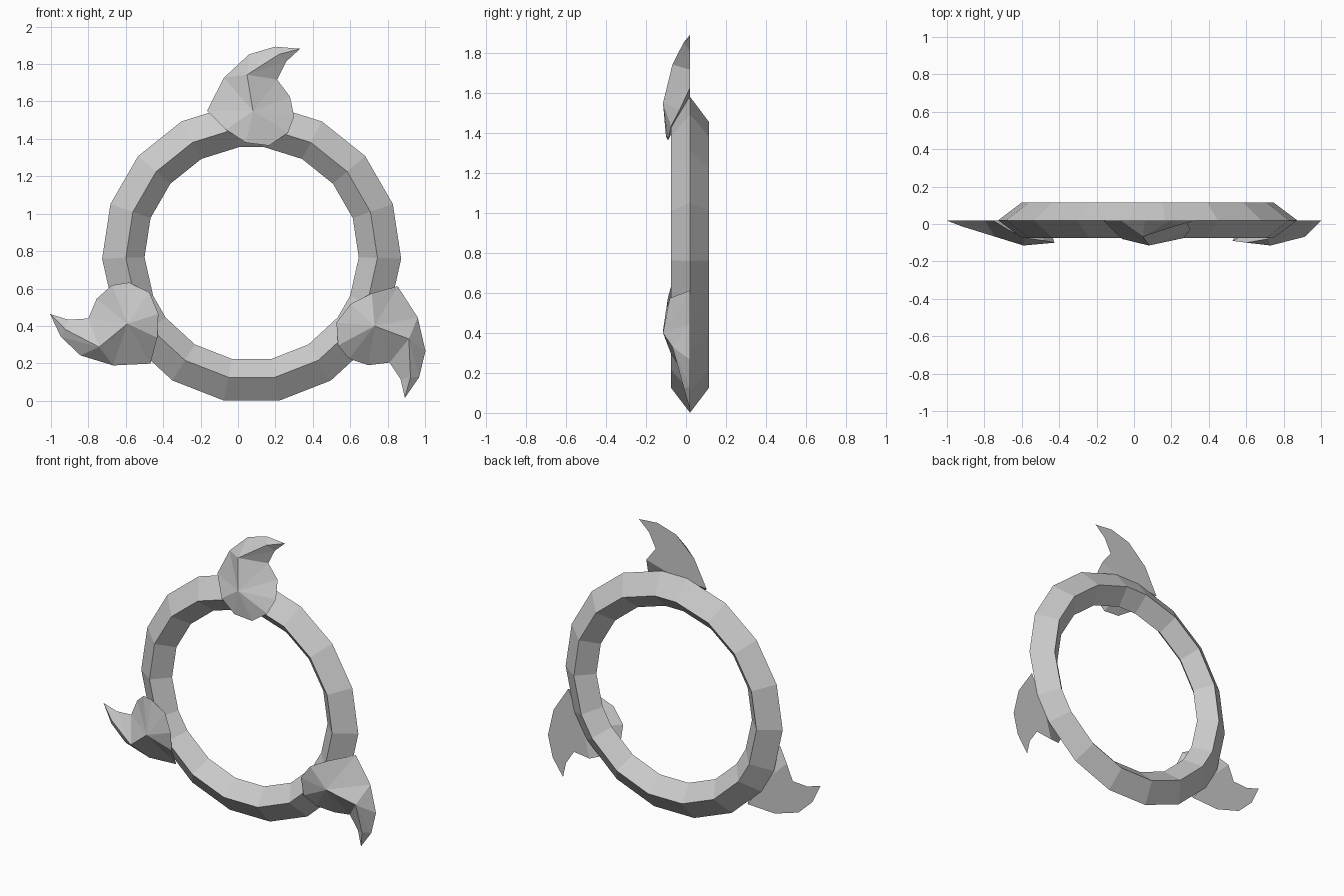
import bpy, bmesh
from math import sin, cos, radians
from mathutils import Matrix, Vector

if "Cube" in bpy.data.objects:
    bpy.data.objects.remove(bpy.data.objects["Cube"])

CX, CZ, Y0 = 0.073, 0.787, 0.02      # ring centre, mid plane


def finish(bm, name):
    bmesh.ops.recalc_face_normals(bm, faces=bm.faces)
    mesh = bpy.data.meshes.new(name)
    bm.to_mesh(mesh)
    bm.free()
    obj = bpy.data.objects.new(name, mesh)
    bpy.context.collection.objects.link(obj)
    return obj


# Ring: diamond section swept round three five-segment arcs with short joints
bm = bmesh.new()
section = [(0.80, Y0), (0.673, -0.075), (0.573, Y0), (0.673, 0.115)]
angles = [120 * k + 6.7 + 21.32 * i for k in range(3) for i in range(6)]
loops = [[bm.verts.new((CX + r * sin(radians(a)), y, CZ + r * cos(radians(a))))
          for r, y in section] for a in angles]
for i, a in enumerate(loops):
    b = loops[(i + 1) % len(loops)]
    for j in range(4):
        k = (j + 1) % 4
        bm.faces.new((a[j], a[k], b[k], b[j]))
finish(bm, "ring")

# Claw outline, as seen from the front: flat outer edge, then raised inner edge
outer = [(-0.166, 1.55), (-0.075, 1.727), (0.059, 1.852), (0.198, 1.893),
         (0.332, 1.882), (0.257, 1.813), (0.209, 1.717), (0.278, 1.626)]
inner = [(0.30, 1.519, -0.03), (0.267, 1.433, -0.075), (0.166, 1.364, -0.09),
         (0.043, 1.38, -0.1), (-0.064, 1.449, -0.08)]


def claw(name, turn):
    bm = bmesh.new()

    def vert(x, z, y=Y0):
        return bm.verts.new((x, y, z))
    o = [vert(*p) for p in outer]
    n = [vert(*p) for p in inner]
    peak = vert(0.08, 1.55, -0.115)
    bend = vert(0.048, 1.743, -0.068)
    ridge = vert(0.219, 1.852, -0.012)
    root = vert(0.08, 1.57)
    # front: dome fan around the peak
    rim = [bend, o[6], o[7]] + n + [o[0], o[1], bend]
    for a, b in zip(rim, rim[1:]):
        bm.faces.new((peak, a, b))
    # front: both flanks of the hooked tip
    for f in ((bend, o[1], o[2]), (bend, o[2], o[3]), (bend, o[3], ridge),
              (ridge, o[3], o[4]), (ridge, o[4], o[5]), (bend, ridge, o[5]),
              (bend, o[5], o[6])):
        bm.faces.new(f)
    # back: flat plate plus slopes running into the ring
    bm.faces.new(o + [root])
    back = [o[7]] + n + [o[0]]
    for a, b in zip(back, back[1:]):
        bm.faces.new((root, a, b))
    centre = Vector((CX, 0, CZ))
    bmesh.ops.rotate(bm, verts=bm.verts, cent=centre,
                     matrix=Matrix.Rotation(radians(turn), 3, 'Y'))
    finish(bm, name)


for name, turn in (("claw_top", 0), ("claw_right", 120), ("claw_left", 240)):
    claw(name, turn)
